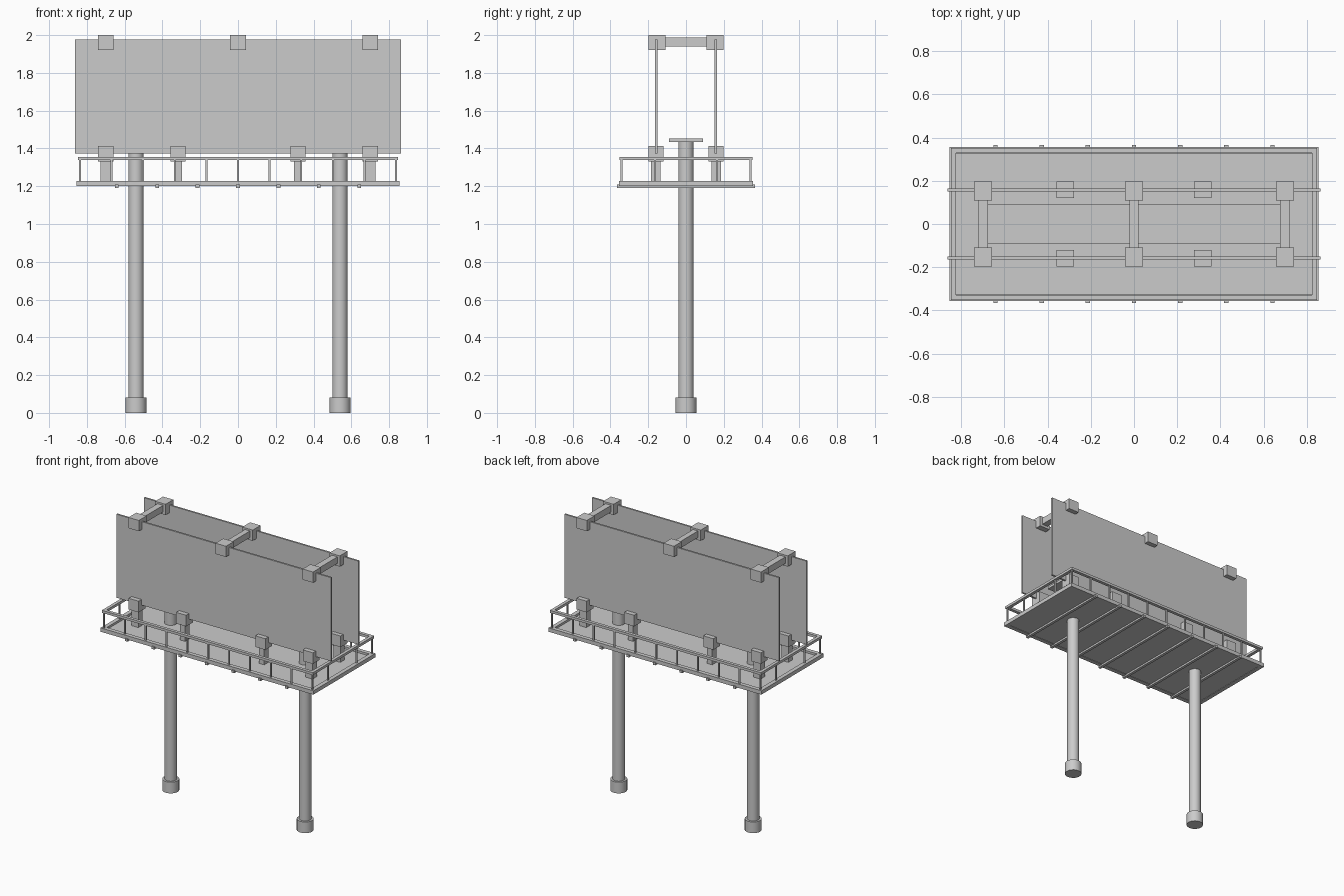
import bpy

if "Cube" in bpy.data.objects:
    bpy.data.objects.remove(bpy.data.objects["Cube"])


def box(name, x0, x1, y0, y1, z0, z1):
    bpy.ops.mesh.primitive_cube_add(size=1, location=((x0 + x1) / 2, (y0 + y1) / 2, (z0 + z1) / 2))
    ob = bpy.context.object
    ob.name = name
    ob.scale = (x1 - x0, y1 - y0, z1 - z0)
    bpy.ops.object.transform_apply(location=False, rotation=False, scale=True)
    return ob


def cylinder(name, x, radius, z0, z1):
    bpy.ops.mesh.primitive_cylinder_add(vertices=20, radius=radius, depth=z1 - z0,
                                        location=(x, 0, (z0 + z1) / 2))
    bpy.context.object.name = name
    bpy.ops.object.shade_smooth_by_angle()


def mirrored_y(name, x0, x1, y0, y1, z0, z1):
    box(name + "_front", x0, x1, -y1, -y0, z0, z1)
    box(name + "_back", x0, x1, y0, y1, z0, z1)


def ring(name, hx, hy, w, z0, z1):
    # rectangular frame made of four bars, hx and hy are outer half sizes
    mirrored_y(name, -hx, hx, hy - w, hy, z0, z1)
    for side, a, b in (("left", -hx, -hx + w), ("right", hx - w, hx)):
        box(name + "_" + side, a, b, -hy + w, hy - w, z0, z1)


# support poles with footings
for x in (-0.54, 0.54):
    cylinder("pole", x, 0.041, 0.05, 1.44)
    cylinder("pole_footing", x, 0.056, 0, 0.081)

# plate lying across the pole tops
box("pole_cap_plate", -0.69, 0.69, -0.09, 0.09, 1.435, 1.453)

# sign panels
mirrored_y("sign_panel", -0.863, 0.863, 0.151, 0.164, 1.372, 1.978)

# top clamps and the spacer bars between the panels
for x in (-0.70, 0, 0.70):
    mirrored_y("top_clamp", x - 0.042, x + 0.042, 0.109, 0.198, 1.922, 2.0)
    w = 0.023 if x else 0.02
    box("spacer_bar", x - w, x + w, -0.11, 0.11, 1.94, 1.988)

# bottom clamps on short posts
for x in (-0.70, -0.318, 0.318, 0.70):
    mirrored_y("bottom_clamp", x - 0.04, x + 0.04, 0.12, 0.198, 1.332, 1.413)
    w = 0.028 if abs(x) > 0.5 else 0.021
    mirrored_y("clamp_post", x - w, x + w, 0.135, 0.184, 1.205, 1.34)

# walkway deck, its edge frame and the joists below
box("deck", -0.84, 0.84, -0.345, 0.345, 1.203, 1.213)
ring("deck_frame", 0.855, 0.356, 0.03, 1.2, 1.228)
for i in range(-3, 4):
    x = i * 0.214
    box("joist", x - 0.01, x + 0.01, -0.365, 0.365, 1.19, 1.208)

# guard rail and its posts
ring("hand_rail", 0.848, 0.352, 0.023, 1.338, 1.356)
r = 0.005
for i in range(-5, 6):
    x = i * 0.1675
    mirrored_y("rail_post", x - r, x + r, 0.336, 0.346, 1.22, 1.345)
for x in (-0.8375, 0.8375):
    mirrored_y("side_rail_post", x - r, x + r, 0.160, 0.170, 1.22, 1.345)
